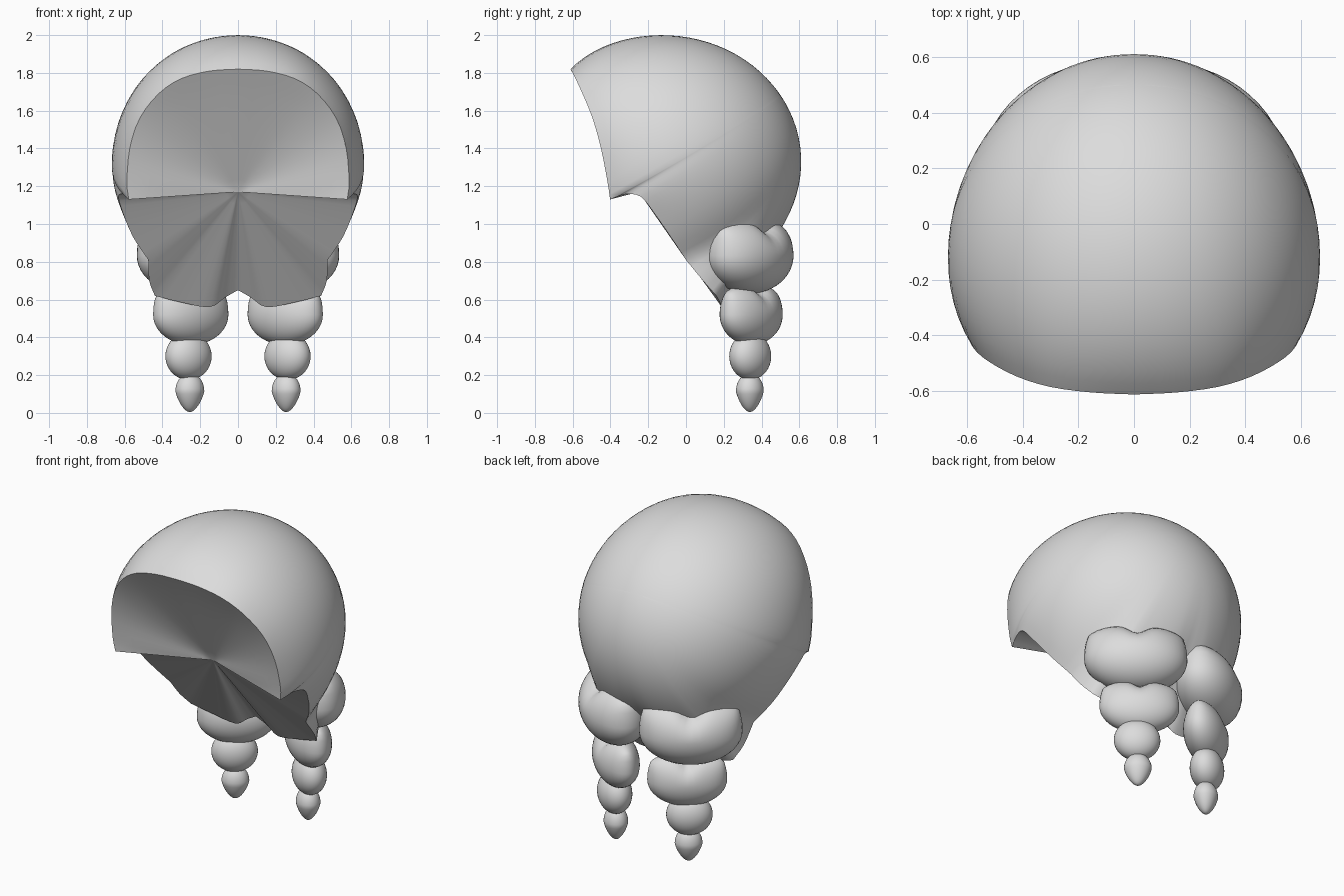
import bpy, bmesh, math
from mathutils import Vector

if "Cube" in bpy.data.objects:
    bpy.data.objects.remove(bpy.data.objects["Cube"])

hair = bpy.data.materials.new("hair_grey")
hair.diffuse_color = (0.72, 0.72, 0.72, 1)
hair.use_nodes = True
hair.node_tree.nodes["Principled BSDF"].inputs["Base Color"].default_value = hair.diffuse_color


def finish(name, bm, angle=40):
    bmesh.ops.remove_doubles(bm, verts=bm.verts, dist=0.0005)
    bmesh.ops.recalc_face_normals(bm, faces=bm.faces)
    me = bpy.data.meshes.new(name)
    bm.to_mesh(me)
    bm.free()
    ob = bpy.data.objects.new(name, me)
    bpy.context.collection.objects.link(ob)
    me.materials.append(hair)
    bpy.ops.object.select_all(action='DESELECT')
    ob.select_set(True)
    bpy.context.view_layer.objects.active = ob
    bpy.ops.object.shade_smooth_by_angle(angle=math.radians(angle))
    return ob


def spline(pts, steps=3):
    """Catmull-Rom curve through the points."""
    p = [Vector(q) for q in pts]
    p = [p[0] * 2 - p[1]] + p + [p[-1] * 2 - p[-2]]
    out = []
    for i in range(1, len(p) - 2):
        a, b, c, d = p[i - 1:i + 3]
        for k in range(steps):
            t = k / steps
            out.append(0.5 * (2 * b + (c - a) * t + (2 * a - 5 * b + 4 * c - d) * t * t
                              + (3 * b - a - 3 * c + d) * t ** 3))
    return out + [p[-2]]


def mirrored(v):
    return Vector((-v.x, v.y, v.z))


def add_grid(bm, rows):
    vs = [[bm.verts.new(p) for p in row] for row in rows]
    for r0, r1 in zip(vs, vs[1:]):
        for i in range(len(r0) - 1):
            bm.faces.new([r0[i], r0[i + 1], r1[i + 1], r1[i]])


# Right half of the cap edge: face opening, then nape edge
rim = spline([(0, -.612, 1.82), (.15, -.605, 1.81), (.30, -.585, 1.77), (.42, -.548, 1.69),
              (.52, -.495, 1.56), (.573, -.45, 1.40), (.588, -.415, 1.22), (.578, -.402, 1.13)])
nape = spline([(.578, -.402, 1.13), (.61, -.32, 1.158), (.633, -.24, 1.145), (.61, -.17, 1.06),
               (.555, -.08, .93), (.475, 0, .81)]) + \
    spline([(.475, 0, .81), (.47, .09, .70), (.44, .16, .62)])[1:] + \
    spline([(.44, .16, .62), (.30, .18, .585), (.15, .19, .56), (.07, .19, .61), (0, .18, .65)])[1:]

# Cap: sweep the edge back to a pole over an egg-shaped skull
centre = Vector((0, -.12, 1.33))
pole = Vector((0, .866, .5))


def skull_point(edge, t):
    off = edge - centre
    d = off.normalized().slerp(pole, t)
    egg = 1 / math.sqrt((d.x / .667) ** 2 + (d.y / .73) ** 2 + (d.z / .668) ** 2)
    return centre + d * (egg + (off.length - egg) * (1 - t) ** 5)


half = rim + nape[1:]
loop = half + [mirrored(v) for v in half[-2::-1]]
bm = bmesh.new()
add_grid(bm, [[skull_point(p, k / 24) for p in loop] for k in range(25)])
finish("hair_cap", bm, 80)

# Face hollow and nape underside: both gather into one point under the face
gather = Vector((0, -.25, 1.17))


def gathered(name, side, relax):
    bm = bmesh.new()
    add_grid(bm, [[p.lerp(gather, k / 10) for p in side] for k in range(11)])
    bmesh.ops.remove_doubles(bm, verts=bm.verts, dist=0.0005)
    inner = [v for v in bm.verts if not v.is_boundary]
    for _ in range(relax):
        bmesh.ops.smooth_vert(bm, verts=inner, factor=.5, use_axis_y=True)
    ob = finish(name, bm, 40)
    # Make the surface face the front
    if sum(f.normal.y * f.area for f in ob.data.polygons) > 0:
        ob.data.flip_normals()


gathered("face_hollow", [mirrored(v) for v in rim[::-1]] + rim[1:], 40)
gathered("nape_underside", nape + [mirrored(v) for v in nape[-2::-1]], 0)

# Braids: stacked puffs, each (x, y, z, half length, half depth, half height, notch)
puffs = [(.27, .337, .832, .298, .190, .200, .30),
         (.25, .345, .520, .230, .122, .160, .28),
         (.262, .34, .300, .134, .097, .125, .10),
         (.255, .338, .115, .080, .070, .095, 0)]
ux, uy = .81, -.586  # long axis of each puff, turned outward and forward

for label, side in (("right", 1), ("left", -1)):
    for n, (x, y, z, length, depth, height, notch) in enumerate(puffs):
        bm = bmesh.new()
        made = bmesh.ops.create_uvsphere(bm, u_segments=40, v_segments=24, radius=1)
        for v in made["verts"]:
            u, w, h = v.co
            pinch = 1
            if h < 0 and n == 3:      # last puff narrows to a tip
                pinch = 1 + .3 * h
                h *= 1.16
            if h > 0 and n < 2:       # two full lobes with a cleft in the top, at the back
                back = min(1, max(0, w + .5))
                h *= max(.15, 1 - u * u) ** -.3
                h -= notch * h * back * math.exp(-(u / .22) ** 2)
            a, b = u * length * pinch, w * depth * pinch
            v.co = (side * (x + a * ux - b * uy), y + a * uy + b * ux, z + h * height)
        finish(f"{label}_braid_puff_{n + 1}", bm)
